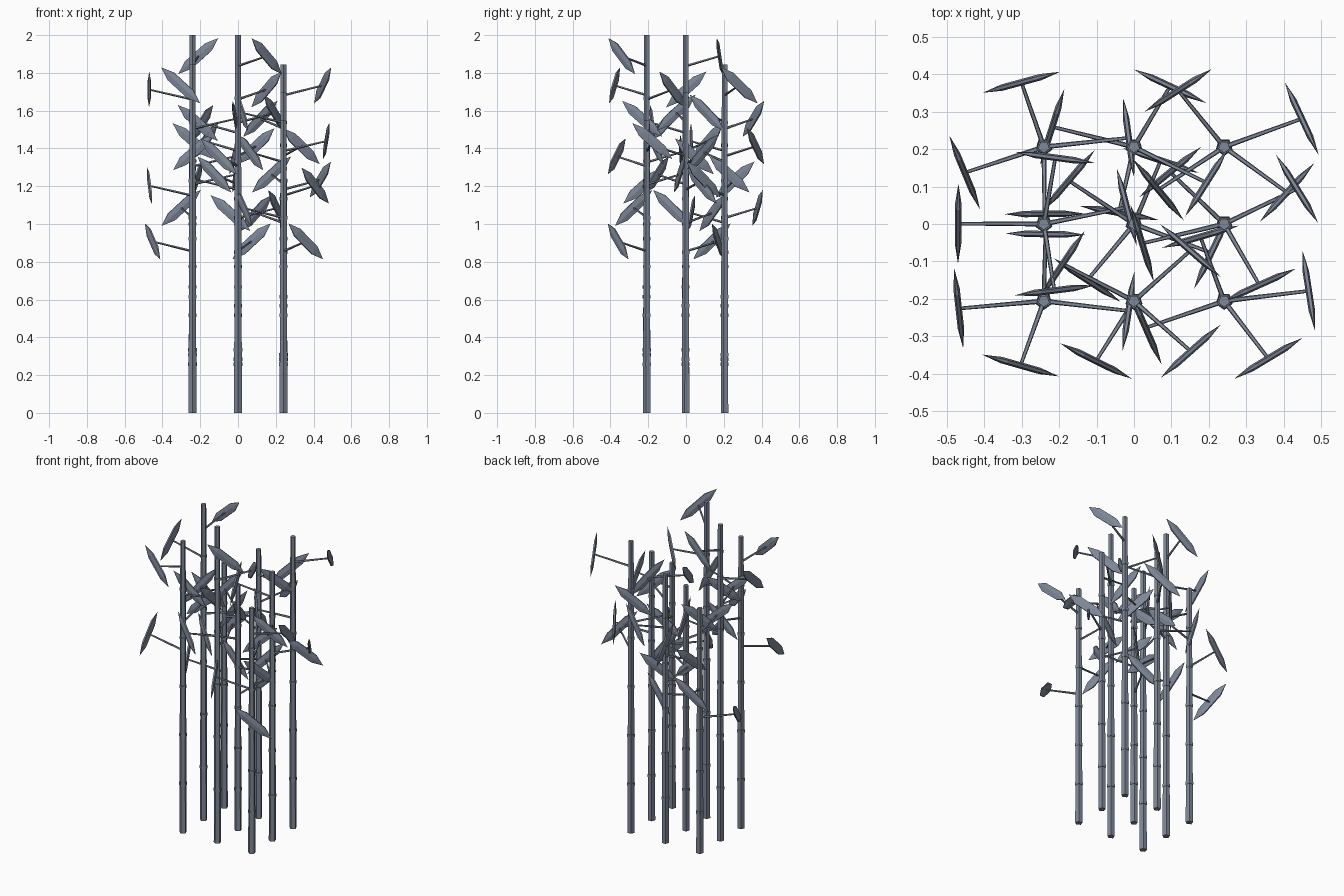
import bpy, bmesh
from math import sin, cos, pi
from mathutils import Vector, Matrix

if "Cube" in bpy.data.objects:
    bpy.data.objects.remove(bpy.data.objects["Cube"])

HEIGHTS = [1.55, 1.70, 1.845, 2.0]

mat = bpy.data.materials.new("slate")
mat.diffuse_color = (0.21, 0.245, 0.315, 1)
mat.use_nodes = True
mat.node_tree.nodes["Principled BSDF"].inputs["Base Color"].default_value = mat.diffuse_color


def finish(name, bm):
    bmesh.ops.recalc_face_normals(bm, faces=bm.faces)
    me = bpy.data.meshes.new(name)
    bm.to_mesh(me)
    bm.free()
    me.materials.append(mat)
    ob = bpy.data.objects.new(name, me)
    bpy.context.collection.objects.link(ob)


def tube(bm, a, b, r1, r2, sides=5):
    """Tapered prism from a to b; upright ones have a corner facing -y."""
    d = b - a
    upright = d.xy.length < 1e-6
    rot = Matrix.Identity(3) if upright else d.to_track_quat('Z', 'Y').to_matrix()
    lo, hi = [[bm.verts.new(p + rot @ Vector((r * cos(t), r * sin(t), 0)))
               for t in (-pi / 2 + 2 * pi * k / sides for k in range(sides))]
              for p, r in ((a, r1), (b, r2))]
    for k in range(sides):
        j = (k + 1) % sides
        bm.faces.new((lo[k], lo[j], hi[j], hi[k]))
    bm.faces.new(lo[::-1])
    bm.faces.new(hi)


def leaf(bm, centre, phi):
    """Flat pointed blob, upright, across the branch, tilted about 42 degrees."""
    out = Vector((cos(phi), sin(phi), 0))
    axis = Vector((sin(phi) * 0.107, -cos(phi) * 0.107, 0.095))
    side = out.cross(axis).normalized() * 0.035
    m = Matrix((side, out * 0.010, axis)).transposed().to_4x4()
    m.translation = centre
    bmesh.ops.create_uvsphere(bm, u_segments=6, v_segments=3, radius=1, matrix=m)


for n in range(9):
    h = HEIGHTS[n % 4]
    base = Vector(((n % 3 - 1) * 0.241, (1 - n // 3) * 0.206, 0))
    up = Vector((0, 0, 1))

    # stalk with slightly thicker joints
    bm = bmesh.new()
    radius = lambda f: 0.022 - 0.006 * f
    tube(bm, base, base + up * h, radius(0), radius(1))
    for k in range(1, 6):
        z, r = h * k / 6, radius(k / 6) + 0.003
        tube(bm, base + up * (z - 0.009), base + up * (z + 0.009), r, r)
    finish(f"stalk_{n + 1}", bm)

    # four branches spiralling up the top, each with one leaf
    twigs, leaves = bmesh.new(), bmesh.new()
    for b in range(4):
        phi = 3.536 + n - 1.7 * b
        z = h - 0.642 + 0.177 * b
        tip = base + Vector((0.229 * cos(phi), 0.179 * sin(phi), z))
        tube(twigs, base + up * (z - 0.052), tip, 0.007, 0.005)
        leaf(leaves, tip, phi)
    finish(f"branches_{n + 1}", twigs)
    finish(f"leaves_{n + 1}", leaves)
